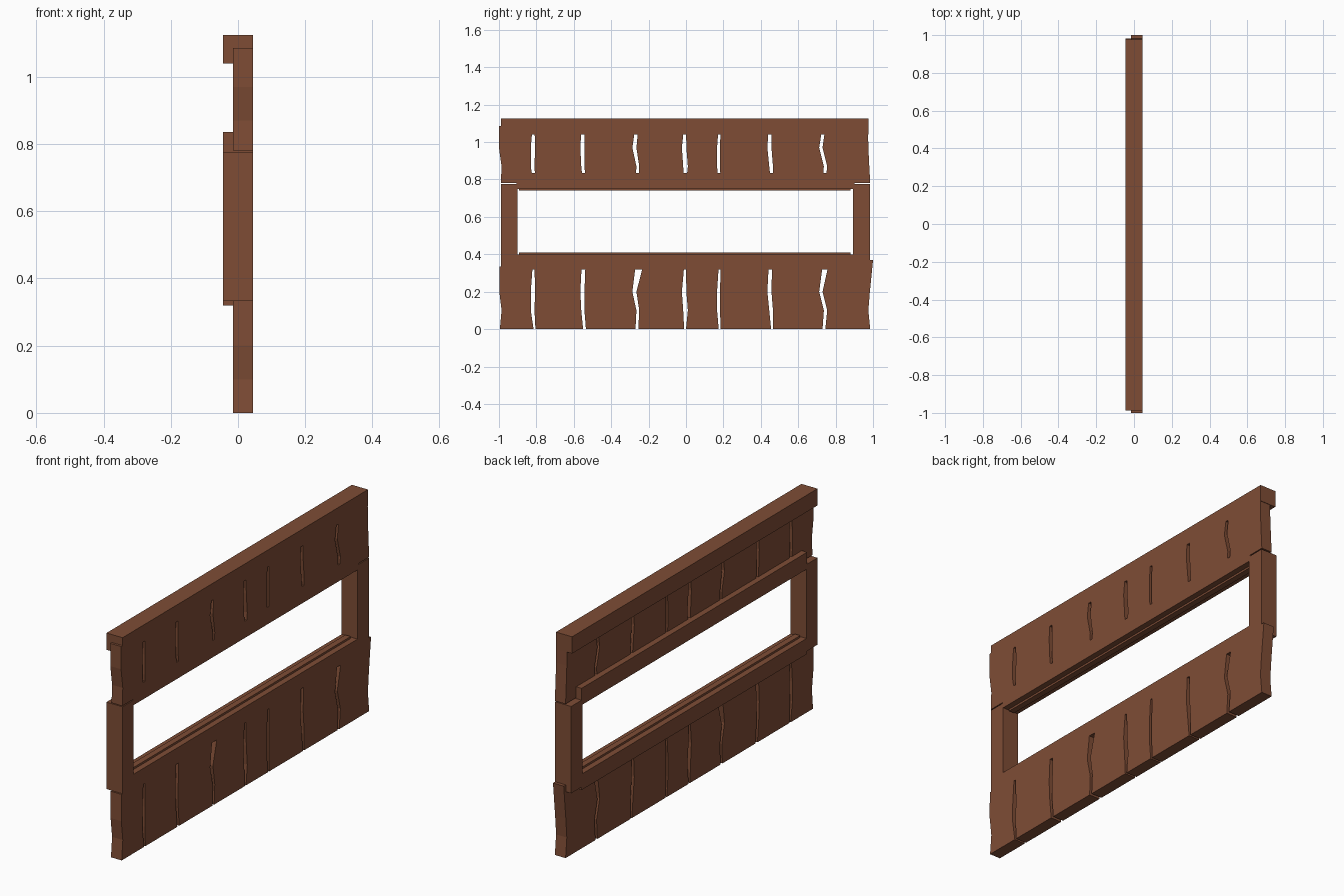
import bpy, bmesh

if "Cube" in bpy.data.objects:
    bpy.data.objects.remove(bpy.data.objects["Cube"])

wood = bpy.data.materials.new("brown_wood")
wood.diffuse_color = (0.21, 0.073, 0.036, 1)
wood.use_nodes = True
wood.node_tree.nodes["Principled BSDF"].inputs["Base Color"].default_value = wood.diffuse_color


def prism(name, outline, x0, x1):
    """Extrude a (y, z) outline along x."""
    bm = bmesh.new()
    f = bm.faces.new([bm.verts.new((x0, y, z)) for y, z in outline])
    ext = bmesh.ops.extrude_face_region(bm, geom=[f])["geom"]
    vs = [g for g in ext if isinstance(g, bmesh.types.BMVert)]
    bmesh.ops.translate(bm, verts=vs, vec=(x1 - x0, 0, 0))
    bmesh.ops.recalc_face_normals(bm, faces=bm.faces)
    me = bpy.data.meshes.new(name)
    bm.to_mesh(me)
    bm.free()
    me.materials.append(wood)
    ob = bpy.data.objects.new(name, me)
    bpy.context.collection.objects.link(ob)


def box(name, x0, x1, y0, y1, z0, z1):
    prism(name, [(y0, z0), (y1, z0), (y1, z1), (y0, z1)], x0, x1)


# Crooked gaps between boards: (left edge, right edge) at four heights
gaps = [
    [(-.815, -.805), (-.83, -.81), (-.83, -.807), (-.82, -.81)],
    [(-.55, -.535), (-.56, -.543), (-.565, -.543), (-.558, -.538)],
    [(-.27, -.255), (-.265, -.25), (-.287, -.265), (-.27, -.23)],
    [(-.01, 0), (-.015, .01), (-.022, .002), (-.01, 0)],
    [(.175, .185), (.166, .182), (.166, .182), (.175, .185)],
    [(.455, .465), (.445, .465), (.435, .457), (.442, .46)],
    [(.73, .745), (.737, .755), (.712, .73), (.73, .768)],
]
left_end = [(0, -.995), (0, -.986), (0, -.998), (0, -.997)]
right_end = [(.985, 0), (.975, 0), (.983, 0), (1.0, 0)]


def board_row(name, levels, edges, last_top):
    for i in range(len(edges) - 1):
        zs = list(levels)
        if i == len(edges) - 2:
            zs[3] = last_top
        left = [(edges[i][k][1], zs[k]) for k in range(4)]
        right = [(edges[i + 1][k][0], zs[k]) for k in range(4)]
        prism(f"{name}_{i + 1}", left + right[::-1], -.015, .045)


# Lower boards
board_row("lower_board", (0, .1, .2, .335), [left_end] + gaps + [right_end], .37)

# Upper boards, with narrower gap tops
upper = [g[:3] + [(g[3][0], min(g[3][1], g[3][0] + .016))] for g in gaps]
up_left = [(0, -.99), (0, -.986), (0, -1.0), (0, -1.0)]
up_right = [(.985, 0), (.98, 0), (.975, 0), (.973, 0)]
board_row("upper_board", (.78, .87, .97, 1.085), [up_left] + upper + [up_right], 1.085)

# Horizontal beams
box("top_beam", -.045, .045, -.988, .976, 1.04, 1.125)
box("window_head", -.045, .045, -.905, .9, .75, .835)
box("window_sill", -.045, .045, -.905, .9, .32, .40)

# Window posts
box("post_left", -.045, .045, -.988, -.90, .335, .775)
box("post_right", -.045, .045, .892, .983, .335, .775)

# Narrow lips lining the window opening
box("head_lip", -.015, .015, -.892, .88, .74, .755)
box("sill_lip", -.015, .015, -.892, .88, .395, .41)
